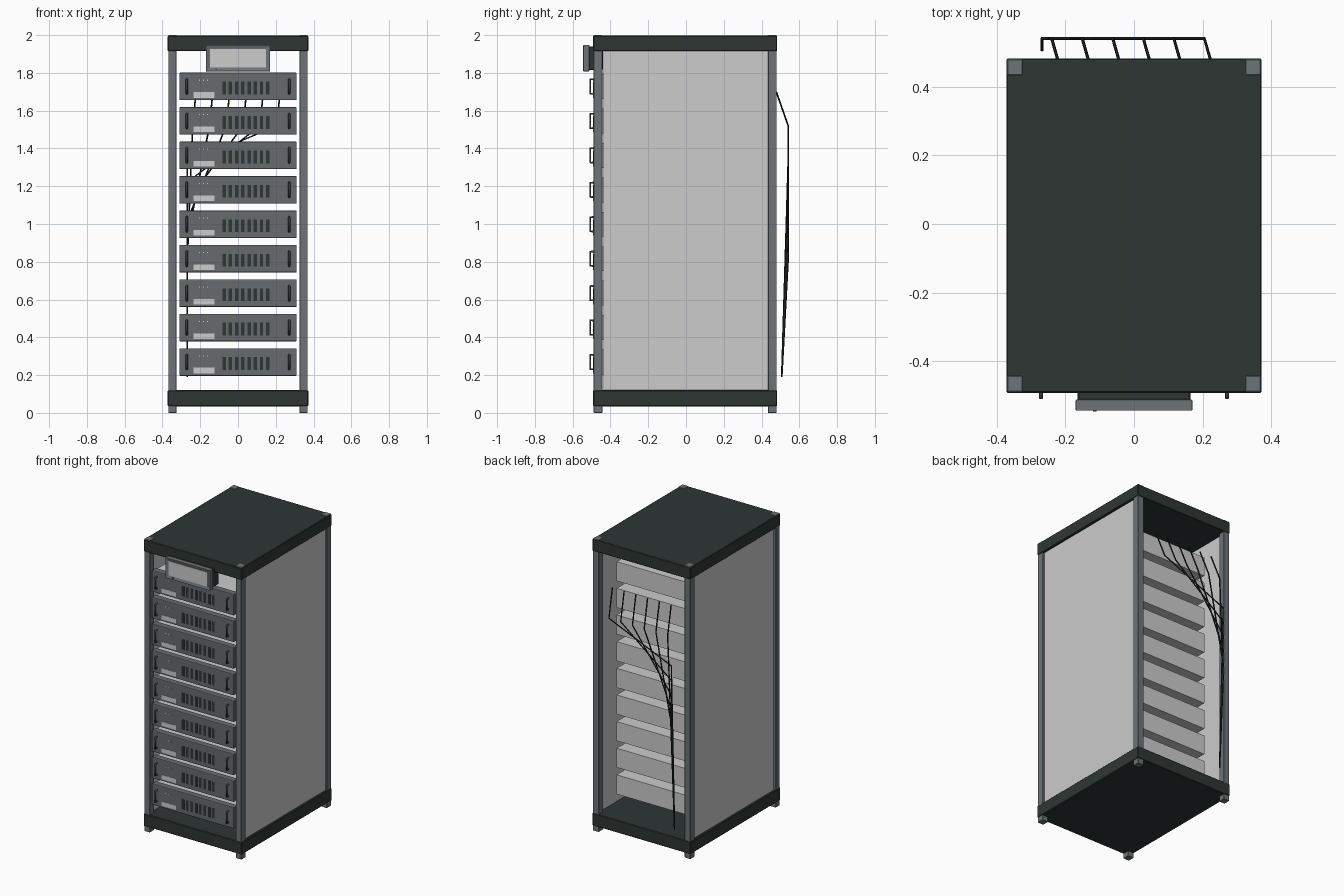
import bpy, bmesh, math
from mathutils import Vector

if "Cube" in bpy.data.objects:
    bpy.data.objects.remove(bpy.data.objects["Cube"])


def material(name, r, g, b):
    lin = lambda c: ((c / 255 + 0.055) / 1.055) ** 2.4
    m = bpy.data.materials.new(name)
    m.diffuse_color = (lin(r), lin(g), lin(b), 1)
    m.use_nodes = True
    m.node_tree.nodes["Principled BSDF"].inputs["Base Color"].default_value = m.diffuse_color
    return m


DARK = material("dark_green_grey", 46, 54, 52)
STEEL = material("steel_grey", 108, 116, 120)
FACE = material("faceplate_grey", 102, 107, 111)
HANDLE = material("handle_grey", 70, 76, 79)
LIGHT = material("light_grey", 204, 204, 204)
CABLE = material("cable_black", 28, 33, 32)


def finish(name, bm, mat):
    mesh = bpy.data.meshes.new(name)
    bm.to_mesh(mesh)
    bm.free()
    mesh.materials.append(mat)
    ob = bpy.data.objects.new(name, mesh)
    bpy.context.collection.objects.link(ob)
    return ob


def add_box(bm, x0, x1, y0, y1, z0, z1):
    verts = bmesh.ops.create_cube(bm, size=1)["verts"]
    for v in verts:
        v.co = ((x0 + x1) / 2 + v.co.x * (x1 - x0),
                (y0 + y1) / 2 + v.co.y * (y1 - y0),
                (z0 + z1) / 2 + v.co.z * (z1 - z0))
    return verts


def box(name, mat, dims, bevel=0, segments=1):
    bm = bmesh.new()
    add_box(bm, *dims)
    ob = finish(name, bm, mat)
    if bevel:
        mod = ob.modifiers.new("edge_bevel", "BEVEL")
        mod.width, mod.segments = bevel, segments
    return ob


def tube(name, mat, points, radius):
    curve = bpy.data.curves.new(name, "CURVE")
    curve.dimensions = "3D"
    curve.bevel_depth, curve.bevel_resolution = radius, 1
    curve.use_fill_caps = True
    spline = curve.splines.new("POLY")
    spline.points.add(len(points) - 1)
    for p, co in zip(spline.points, points):
        p.co = (*co, 1)
    curve.materials.append(mat)
    ob = bpy.data.objects.new(name, curve)
    bpy.context.collection.objects.link(ob)
    return ob


Y0, Y1 = -0.492, 0.483  # front and back of the cabinet

# Cabinet: top, base, corner posts and side panels
box("top_cover", DARK, (-0.372, 0.372, Y0, Y1, 1.915, 1.997), 0.004)
box("base", DARK, (-0.372, 0.372, Y0, Y1, 0.035, 0.12), 0.004)
for sx, side in ((-1, "left"), (1, "right")):
    x0, x1 = sorted((sx * 0.325, sx * 0.369))
    box(f"front_post_{side}", STEEL, (x0, x1, Y0 + 0.003, -0.443, 0, 2), 0.002)
    box(f"back_post_{side}", STEEL, (x0, x1, 0.434, Y1 - 0.003, 0, 2), 0.002)
    x0, x1 = sorted((sx * 0.345, sx * 0.357))
    box(f"side_panel_{side}", LIGHT, (x0, x1, -0.438, 0.434, 0.12, 1.915))

# Server units
FRONT = -0.490
for i in range(9):
    z = 0.269 + i * 0.1824
    n = i + 1
    box(f"server_body_{n}", LIGHT, (-0.305, 0.305, -0.46, 0.315, z - 0.066, z + 0.066))
    box(f"server_faceplate_{n}", FACE,
        (-0.311, 0.311, FRONT, -0.445, z - 0.073, z + 0.073), 0.005, 2)

    # Row of ventilation slots
    bm = bmesh.new()
    for k in range(8):
        x = -0.073 + k * 0.0329
        add_box(bm, x - 0.009, x + 0.009, FRONT - 0.0015, FRONT + 0.003,
                z - 0.042, z + 0.026)
    finish(f"vent_slots_{n}", bm, DARK)

    # Label and status lights
    box(f"label_{n}", LIGHT,
        (-0.235, -0.125, FRONT - 0.0015, FRONT + 0.003, z - 0.060, z - 0.030))
    bm = bmesh.new()
    for x in (-0.204, -0.182, -0.161):
        add_box(bm, x - 0.003, x + 0.003, FRONT - 0.002, FRONT + 0.003,
                z + 0.030, z + 0.036)
    finish(f"status_lights_{n}", bm, LIGHT)

    # Bracket handles
    for x, side in ((-0.271, "left"), (0.271, "right")):
        yo = FRONT - 0.017
        tube(f"handle_{side}_{n}", HANDLE,
             [(x, FRONT + 0.003, z - 0.038), (x, yo, z - 0.038),
              (x, yo, z + 0.038), (x, FRONT + 0.003, z + 0.038)], 0.006)

# Monitor with raised frame, screen, mount and button
box("monitor_mount", DARK, (-0.165, 0.165, -0.514, -0.44, 1.815, 1.94), 0.004)
bm = bmesh.new()
add_box(bm, -0.17, 0.17, -0.545, -0.512, 1.808, 1.948)
front = [f for f in bm.faces if f.calc_center_median().y < -0.54]
bmesh.ops.inset_region(bm, faces=front, thickness=0.019, use_even_offset=True)
bmesh.ops.translate(bm, vec=(0, 0.006, 0),
                    verts=list({v for f in front for v in f.verts}))
frame = finish("monitor_frame", bm, STEEL)
mod = frame.modifiers.new("edge_bevel", "BEVEL")
mod.width, mod.segments = 0.003, 2
box("monitor_screen", LIGHT, (-0.149, 0.149, -0.541, -0.537, 1.829, 1.927))
box("monitor_button", HANDLE, (-0.12, -0.11, -0.546, -0.54, 1.814, 1.822))

# Cables gathering into a bundle at the back
for i in range(6):
    x = 0.223 - 0.089 * i
    tube(f"cable_{i + 1}", CABLE,
         [(x, 0.478, 1.70), (x - 0.018, 0.541, 1.52),
          (-0.268, 0.541, 1.32 - 0.1 * i), (-0.268, 0.507, 0.19)], 0.0045)
